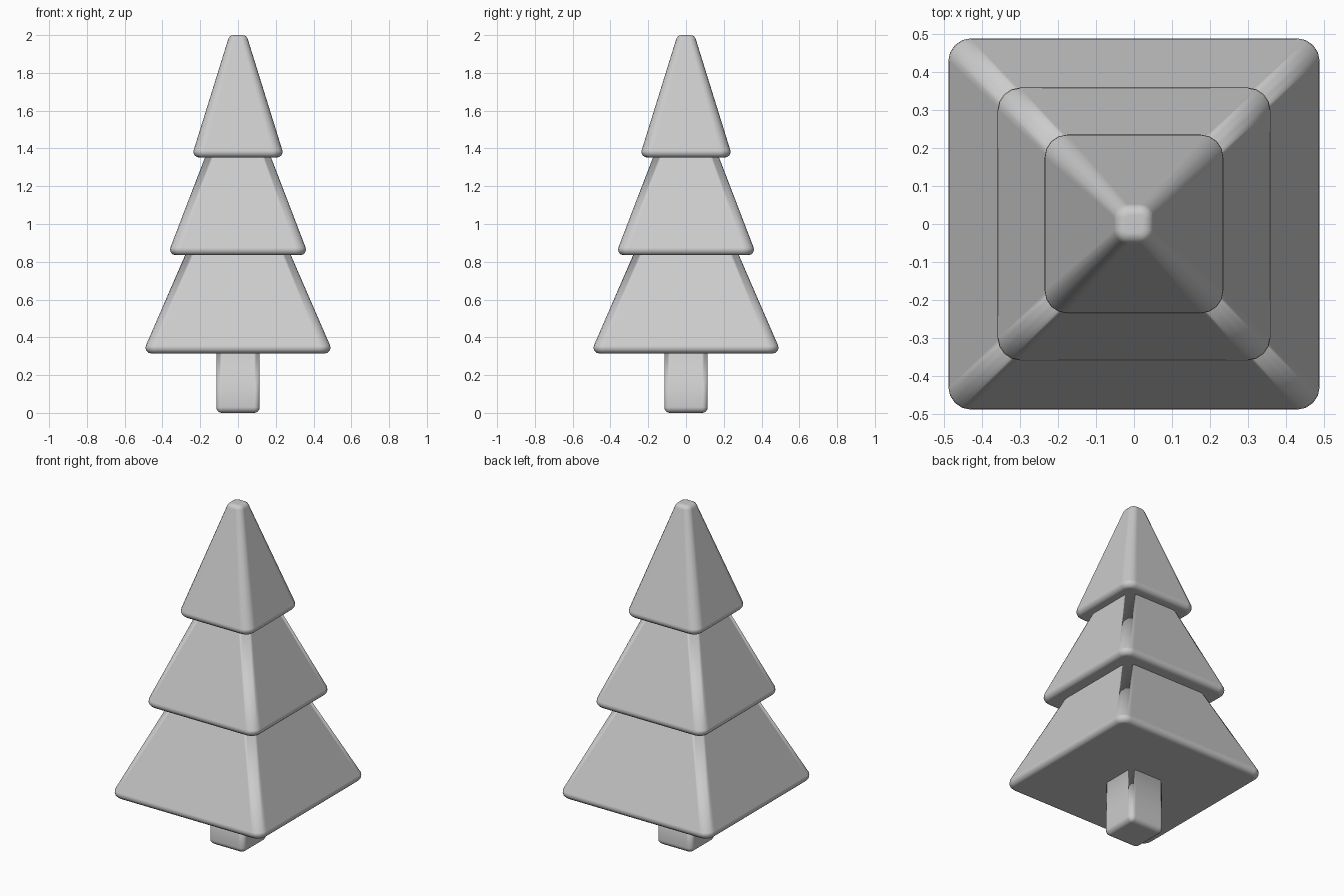
import bpy, bmesh
from math import sin, cos, pi, atan

if "Cube" in bpy.data.objects:
    bpy.data.objects.remove(bpy.data.objects["Cube"])


def rounded_loft(name, rings, seg=4):
    """Loft rounded-square rings given as (z, half width, corner radius)."""
    bm = bmesh.new()
    loops = []
    for z, half, rad in rings:
        loop = []
        for q in range(4):
            a0 = q * pi / 2
            cx = (half - rad) * (1 if q in (0, 3) else -1)
            cy = (half - rad) * (1 if q in (0, 1) else -1)
            for i in range(seg + 1):
                a = a0 + i * pi / 2 / seg
                loop.append(bm.verts.new((cx + rad * cos(a), cy + rad * sin(a), z)))
        loops.append(loop)
    n = len(loops[0])
    for lo, hi in zip(loops, loops[1:]):
        for i in range(n):
            j = (i + 1) % n
            bm.faces.new((lo[i], lo[j], hi[j], hi[i]))
    bm.faces.new(loops[0][::-1])
    bm.faces.new(loops[-1])
    for f in bm.faces:
        f.smooth = True
    me = bpy.data.meshes.new(name)
    bm.to_mesh(me)
    bm.free()
    ob = bpy.data.objects.new(name, me)
    bpy.context.collection.objects.link(ob)
    # Keep the big faces flat between the soft edges
    ob.modifiers.new("flat_faces", 'WEIGHTED_NORMAL').weight = 100
    return ob


def edge_arc(z, half, r, corner, a_from, a_to, steps=4):
    """Rounded rim: arc around (half - r, z), as loft rings."""
    out = []
    for i in range(steps + 1):
        a = a_from + (a_to - a_from) * i / steps
        h = half - r + r * cos(a)
        out.append((z + r * sin(a), h, max(corner - (half - h), 0.012)))
    return out


def tier(name, z0, half, slope, top_z, tip=False):
    r, phi = 0.03, atan(slope)
    rings = edge_arc(z0 + r, half, r, 0.06, -pi / 2, phi)
    z, h, _ = rings[-1]
    if tip:
        # Soft flat tip
        rt = 0.03
        zc = top_z - rt
        hc = h - slope * (zc + rt * sin(phi) - z) + rt * (1 - cos(phi))
        rings += edge_arc(zc, hc, rt, 0.036, phi, pi / 2)
    else:
        rings.append((top_z, h - slope * (top_z - z), 0.05))
    return rounded_loft(name, rings)


# Trunk
rounded_loft("trunk", edge_arc(0.03, 0.115, 0.03, 0.03, -pi / 2, 0) + [(0.34, 0.115, 0.03)])

# Foliage tiers, bottom to top
tier("bottom_branches", 0.315, 0.49, 0.434, 0.86)
tier("middle_branches", 0.835, 0.36, 0.384, 1.38)
tier("top_branches", 1.352, 0.236, 0.311, 2.0, tip=True)
